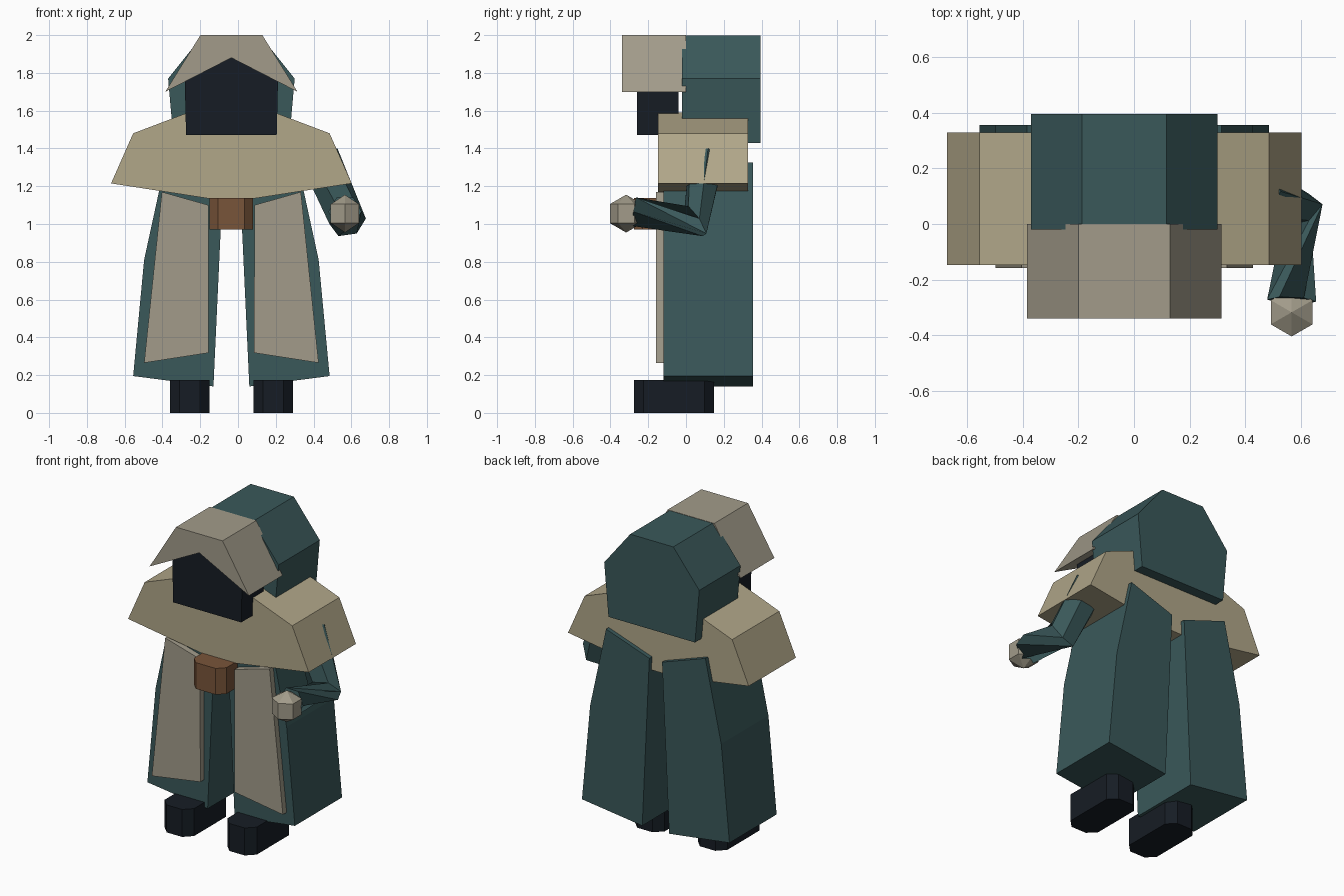
import bpy, bmesh
from math import cos, sin, pi
from mathutils import Vector

if "Cube" in bpy.data.objects:
    bpy.data.objects.remove(bpy.data.objects["Cube"])

CX = -0.035  # symmetry line of the robed body


def material(name, rgb):
    m = bpy.data.materials.new(name)
    m.diffuse_color = (*rgb, 1)
    m.use_nodes = True
    m.node_tree.nodes["Principled BSDF"].inputs["Base Color"].default_value = m.diffuse_color
    return m


TEAL = material("teal_cloth", (0.042, 0.098, 0.102))
TAN = material("tan_cloth", (0.44, 0.385, 0.25))
GREY = material("grey_cloth", (0.36, 0.33, 0.255))
DARK = material("dark", (0.008, 0.012, 0.018))
BROWN = material("leather", (0.19, 0.09, 0.042))


def make(name, bm, mat):
    bmesh.ops.recalc_face_normals(bm, faces=bm.faces)
    me = bpy.data.meshes.new(name)
    bm.to_mesh(me)
    bm.free()
    me.materials.append(mat)
    ob = bpy.data.objects.new(name, me)
    bpy.context.collection.objects.link(ob)
    return ob


def bridge(name, rings, mat):
    """Closed solid through rings of equal point count."""
    bm = bmesh.new()
    vs = [[bm.verts.new(p) for p in r] for r in rings]
    n = len(vs[0])
    for a, b in zip(vs, vs[1:]):
        for i in range(n):
            j = (i + 1) % n
            bm.faces.new((a[i], a[j], b[j], b[i]))
    bm.faces.new(vs[0])
    bm.faces.new(vs[-1])
    return make(name, bm, mat)


def front_prism(name, pts, y0, y1, mat, side=1):
    """Front profile (offset from CX, z) extruded along y."""
    return bridge(name, [[(CX + side * x, y, z) for x, z in pts] for y in (y0, y1)], mat)


def symmetric(half):
    """Complete a half profile given from bottom to top; points on the axis stay single."""
    return half + [(-x, z) for x, z in reversed(half) if x]


def chamfered_box(name, x0, x1, y0, y1, z0, z1, mat, c, back=True):
    """Box with cut vertical corners."""
    pts = [(x0, y0 + c), (x0 + c, y0), (x1 - c, y0), (x1, y0 + c)]
    pts += [(x1, y1 - c), (x1 - c, y1), (x0 + c, y1), (x0, y1 - c)] if back else [(x1, y1), (x0, y1)]
    return bridge(name, [[(x, y, z) for x, y in pts] for z in (z0, z1)], mat)


# Head: hood, brim with chevron opening, dark face
front_prism("hood", symmetric([(0.305, 1.43), (0.335, 1.77), (0.152, 1.998)]), -0.02, 0.395, TEAL)
front_prism("hood_brim", symmetric([(0, 1.88), (0.35, 1.70), (0.164, 2.0)]), -0.34, 0.0, GREY)
front_prism("face", symmetric([(0.24, 1.47), (0.247, 1.77), (0, 1.90)]), -0.26, -0.04, DARK)

# Shoulder cape
front_prism("cape", symmetric([(0.12, 1.135), (0.637, 1.215), (0.52, 1.48), (0.23, 1.59)]),
            -0.147, 0.328, TAN)

# Mirrored robe skirts, front panels and shoes
SKIRT = [(0.095, 0.14), (0.52, 0.195), (0.462, 0.81), (0.35, 1.325), (0.045, 1.22)]
PANEL = [(0.12, 0.318), (0.462, 0.265), (0.368, 1.17), (0.122, 1.10)]
for side, label in ((-1, "left"), (1, "right")):
    front_prism(label + "_robe", SKIRT, -0.12, 0.355, TEAL, side)
    front_prism(label + "_panel", PANEL, -0.158, -0.115, GREY, side)
    x0, x1 = sorted((CX + side * 0.117, CX + side * 0.325))
    chamfered_box(label + "_shoe", x0, x1, -0.275, 0.148, 0.0, 0.175, DARK, 0.05)

# Belt pouch
chamfered_box("pouch", CX - 0.115, CX + 0.115, -0.275, -0.1, 0.97, 1.137, BROWN, 0.045, False)

# Sleeve: six-sided tube, shoulder to elbow to wrist, twisted in the forearm
path = [Vector((0.43, 0.11, 1.36)), Vector((0.58, 0.05, 1.015)), Vector((0.566, -0.275, 1.065))]
d1 = (path[1] - path[0]).normalized()
d2 = (path[2] - path[1]).normalized()
rings = []
for p, t, r, twist in zip(path, (d1, (d1 + d2).normalized(), d2), (0.105, 0.1, 0.088), (0, 0, 2)):
    u = (Vector((1, 0, 0)) - t * t.x).normalized()
    v = t.cross(u)
    rings.append([p + r * (u * cos((i + twist) * pi / 3) + v * sin((i + twist) * pi / 3))
                  for i in range(6)])
bridge("sleeve", rings, TEAL)

# Hand
bm = bmesh.new()
bmesh.ops.create_uvsphere(bm, u_segments=6, v_segments=3, radius=0.1)
hand = make("hand", bm, GREY)
hand.location = (0.566, -0.317, 1.055)
